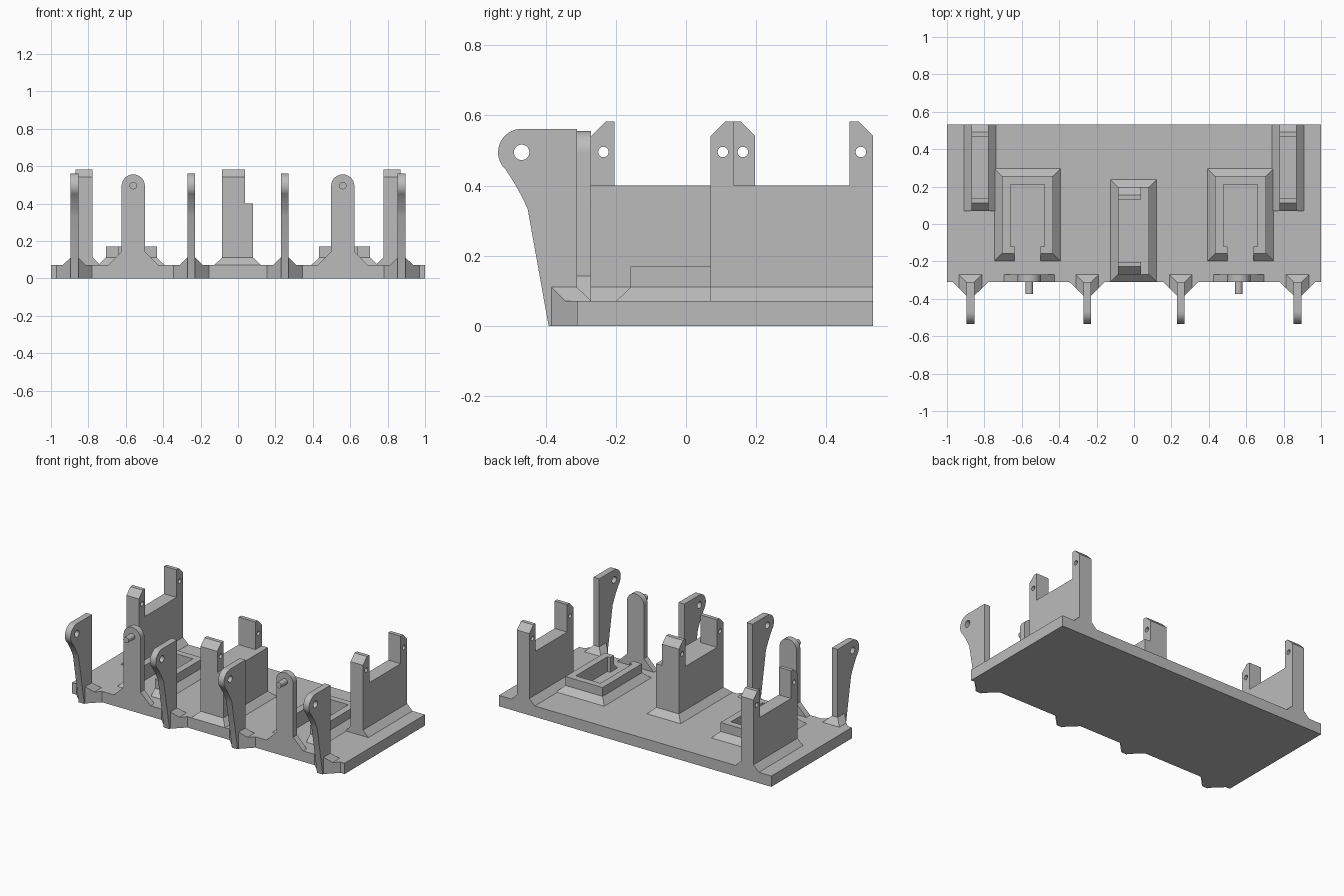
import bpy, bmesh, math
from mathutils import Vector

default = bpy.data.objects.get("Cube")
if default:
    bpy.data.objects.remove(default)

GREY = (0.5, 0.5, 0.5, 1)
grey = bpy.data.materials.new("plain_grey")
grey.use_nodes = True
grey.diffuse_color = GREY
grey.node_tree.nodes["Principled BSDF"].inputs["Base Color"].default_value = GREY

TOP = 0.072      # top of the base plate
SKIRT = 0.111    # top of the sloped skirts
RUN = 0.04       # how far the skirts spread
FRONT, BACK = -0.31, 0.533
WALL, POST = 0.4, 0.583
PIVOT = 0.496    # height of all pivot holes and pins


def add_object(name, bm):
    bmesh.ops.recalc_face_normals(bm, faces=bm.faces)
    mesh = bpy.data.meshes.new(name)
    bm.to_mesh(mesh)
    bm.free()
    mesh.materials.append(grey)
    ob = bpy.data.objects.new(name, mesh)
    bpy.context.collection.objects.link(ob)
    return ob


def prism(name, outline, axis, lo, hi):
    """Extrude a 2D outline along the x, y or z axis."""
    place = {"x": lambda a, b: (lo, a, b),
             "y": lambda a, b: (a, lo, b),
             "z": lambda a, b: (a, b, lo)}[axis]
    bm = bmesh.new()
    face = bm.faces.new([bm.verts.new(place(a, b)) for a, b in outline])
    new = bmesh.ops.extrude_face_region(bm, geom=[face])["geom"]
    step = Vector([hi - lo if axis == c else 0 for c in "xyz"])
    bmesh.ops.translate(bm, vec=step,
                        verts=[v for v in new if isinstance(v, bmesh.types.BMVert)])
    return add_object(name, bm)


def hull(name, points):
    bm = bmesh.new()
    for p in points:
        bm.verts.new(p)
    bmesh.ops.convex_hull(bm, input=bm.verts)
    bmesh.ops.dissolve_limit(bm, angle_limit=0.01, verts=bm.verts, edges=bm.edges)
    return add_object(name, bm)


def rect(x0, x1, y0, y1):
    return [(x0, y0), (x1, y0), (x1, y1), (x0, y1)]


def arc(cx, cy, r, start, end, n):
    steps = [math.radians(start + (end - start) * i / n) for i in range(n + 1)]
    return [(cx + r * math.cos(t), cy + r * math.sin(t)) for t in steps]


def circle(cx, cy, r, n=32):
    return arc(cx, cy, r, 0, 360, n)[:-1]


def cut(ob, *cutters):
    for c in cutters:
        mod = ob.modifiers.new("cut", "BOOLEAN")
        mod.operation, mod.solver, mod.object = "DIFFERENCE", "EXACT", c
    bpy.context.view_layer.update()
    done = bpy.data.meshes.new_from_object(
        ob.evaluated_get(bpy.context.evaluated_depsgraph_get()))
    ob.modifiers.clear()
    ob.data = done
    for c in cutters:
        bpy.data.objects.remove(c)


def skirt(name, x0, x1, y0, y1, ends=RUN):
    """Sloped foot around a rectangular body."""
    low = rect(x0 - RUN, x1 + RUN, y0 - ends, y1 + ends)
    return hull(name, [(x, y, TOP) for x, y in low] +
                [(x, y, SKIRT) for x, y in rect(x0, x1, y0, y1)])


def bracket(name, x0, x1, y0, y1):
    """U-shaped wall with a chamfered, drilled post at each end."""
    w, c = 0.067, 0.042
    ob = prism(name, [(y0, TOP), (y1, TOP), (y1, POST - c), (y1 - c, POST),
                      (y1 - w, POST), (y1 - w, WALL), (y0 + w, WALL),
                      (y0 + w, POST), (y0 + c, POST), (y0, POST - c)], "x", x0, x1)
    cut(ob, *[prism("hole", circle(y, PIVOT, 0.015), "x", x0 - 0.1, x1 + 0.1)
              for y in (y0 + 0.035, y1 - 0.035)])


# Base plate with a tapered nose under every arm
ARMS = (-0.875, -0.25, 0.25, 0.875)
HALF = 0.021
outline = [(1, BACK), (-1, BACK), (-1, FRONT)]
for x in ARMS:
    outline += [(x - 0.095, FRONT), (x - HALF, -0.383),
                (x + HALF, -0.383), (x + 0.095, FRONT)]
prism("base_plate", outline + [(1, FRONT)], "z", 0, TOP)

# Front arms with rounded, drilled heads and sloped feet
profile = ([(FRONT, 0), (FRONT, 0.562)] + arc(-0.468, 0.495, 0.067, 90, 228, 16) +
           [(-0.489, 0.408), (-0.469, 0.372), (-0.451, 0.335), (-0.391, 0)])
for i, x in enumerate(ARMS):
    arm = prism(f"front_arm_{i + 1}", profile, "x", x - HALF, x + HALF)
    cut(arm, prism("hole", circle(-0.468, 0.495, 0.022), "x", x - 0.1, x + 0.1))
    foot = []
    for s in (-1, 1):
        near, far = x + s * HALF, x + s * (HALF + RUN)
        foot += [(near, -0.383, TOP), (far, -0.344, TOP), (far, FRONT + RUN, TOP),
                 (near, -0.383, SKIRT), (near, FRONT, SKIRT)]
    hull(f"arm_foot_{i + 1}", foot)

for side, s in (("left", 1), ("right", -1)):
    # Round-topped post with flared foot and pin
    px, r = s * 0.56, 0.062
    prism(f"{side}_pin_post",
          [(px - 0.134, TOP), (px + 0.134, TOP), (px + r, 0.143)] +
          arc(px, 0.494, r, 0, 180, 24) + [(px - r, 0.143)],
          "y", FRONT, FRONT + RUN)
    prism(f"{side}_pin", circle(px, PIVOT, 0.02), "y", -0.375, FRONT + 0.01)

    # Open tray with a slot through its front wall
    bx = s * 0.57
    body = (bx - 0.137, bx + 0.137, -0.158, 0.256)
    parts = [prism(f"{side}_tray", rect(*body), "z", TOP, 0.17),
             skirt(f"{side}_tray_skirt", *body)]
    for part in parts:
        cut(part,
            prism("cavity", rect(bx - 0.091, bx + 0.091, -0.12, 0.212), "z", 0.05, 0.3),
            prism("slot", rect(bx - 0.07, bx + 0.07, -0.3, 0), "z", 0.04, 0.31))

    # Side bracket, skirted on its long sides only
    x0, x1 = sorted((s * 0.777, s * 0.868))
    bracket(f"{side}_bracket", x0, x1, 0.07, BACK)
    skirt(f"{side}_bracket_skirt", x0, x1, 0.07, BACK, 0)

# Centre bracket, with a ledge thickening one side
y0, y1 = FRONT + RUN, 0.197
bracket("centre_bracket", -0.086, 0.037, y0, y1)
prism("centre_ledge", rect(0.037, 0.081, y0, y1), "z", TOP, WALL)
skirt("centre_skirt", -0.086, 0.081, y0, y1)

# Smooth the round surfaces, keep the edges sharp
bpy.ops.object.select_all(action="DESELECT")
for ob in bpy.context.collection.objects:
    if ob.type == "MESH":
        ob.select_set(True)
        bpy.context.view_layer.objects.active = ob
bpy.ops.object.shade_smooth_by_angle(angle=math.radians(30))
